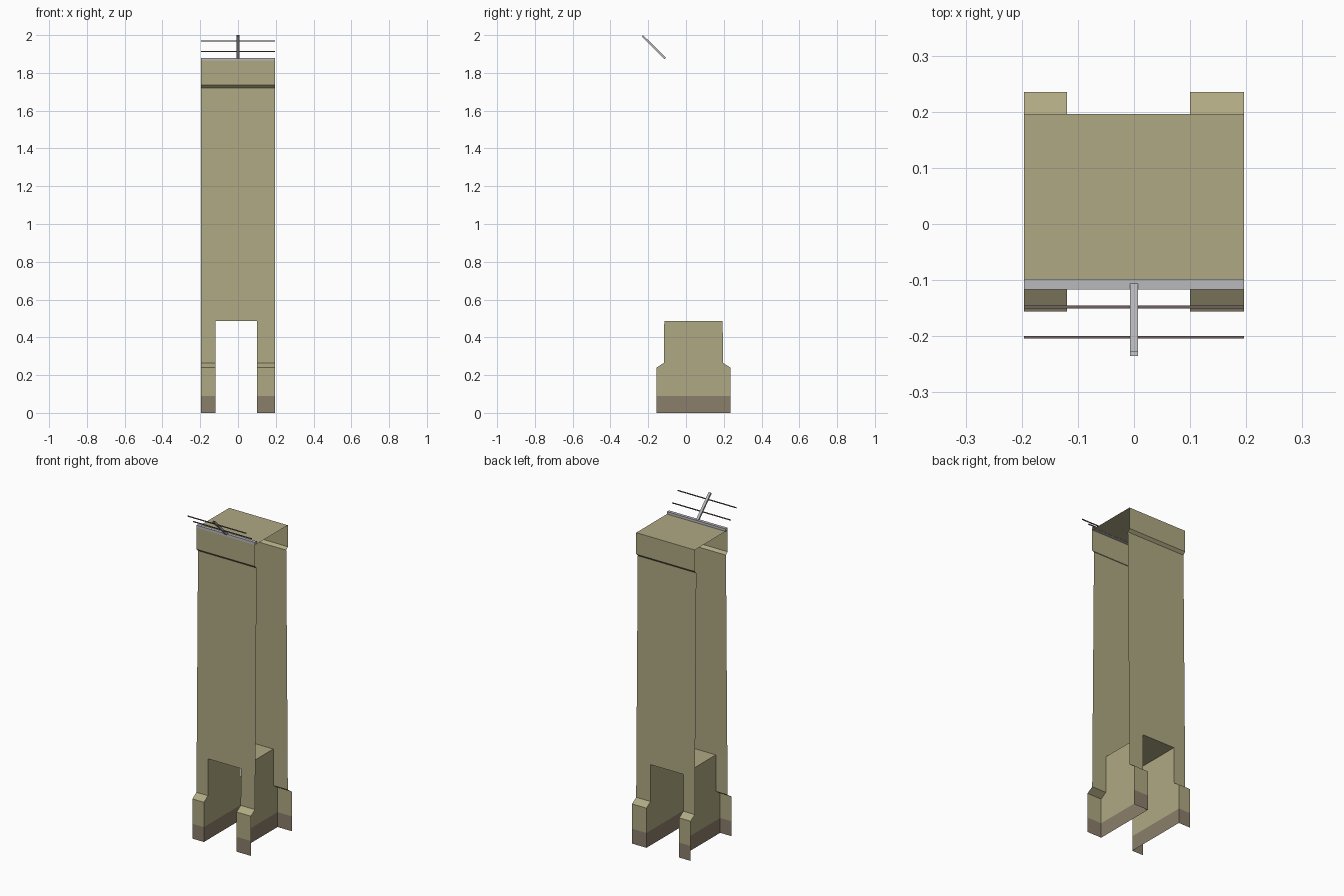
import bpy, bmesh, math
from mathutils import Vector

if "Cube" in bpy.data.objects:
    bpy.data.objects.remove(bpy.data.objects["Cube"])


def material(name, rgb):
    lin = [(c / 255 / 12.92) if c < 10 else ((c / 255 + 0.055) / 1.055) ** 2.4 for c in rgb]
    m = bpy.data.materials.new(name)
    m.diffuse_color = (*lin, 1)
    m.use_nodes = True
    m.node_tree.nodes["Principled BSDF"].inputs["Base Color"].default_value = m.diffuse_color
    return m


WALL = material("olive wall", (175, 169, 131))
PLINTH = material("brown plinth", (139, 126, 107))
METAL = material("light metal", (186, 186, 189))
WIRE = material("dark wire", (112, 98, 97))

PLINTH_TOP = 0.09
X = [-0.196, -0.119, 0.100, 0.196]           # facade columns; middle one is the opening
# z, front y, back y
ROWS = [(0, -0.156, 0.235), (PLINTH_TOP, -0.156, 0.235), (0.24, -0.156, 0.235),
        (0.265, -0.117, 0.196), (0.487, -0.115, 0.194), (1.72, -0.102, 0.181),
        (1.735, -0.117, 0.196), (1.865, -0.117, 0.196)]
ARCH = 4                                      # row index of the opening's top


def finish(name, faces, mats):
    """Faces are lists of points; low faces take the second material."""
    bm = bmesh.new()
    for pts in faces:
        f = bm.faces.new([bm.verts.new(p) for p in pts])
        if len(mats) > 1 and f.calc_center_median().z < PLINTH_TOP:
            f.material_index = 1
    bmesh.ops.remove_doubles(bm, verts=bm.verts, dist=1e-5)
    me = bpy.data.meshes.new(name)
    bm.to_mesh(me)
    bm.free()
    for m in mats:
        me.materials.append(m)
    bpy.context.collection.objects.link(bpy.data.objects.new(name, me))


# Front and back facades, open at the sides, joined by the roof
front, back = [], []
for r, (lo, hi) in enumerate(zip(ROWS, ROWS[1:])):
    spans = [(X[0], X[1]), (X[2], X[3])] if r < ARCH else [(X[0], X[3])]
    for a, b in spans:
        for side, out in ((1, front), (2, back)):
            quad = [(a, lo[side], lo[0]), (b, lo[side], lo[0]),
                    (b, hi[side], hi[0]), (a, hi[side], hi[0])]
            out.append(quad if side == 1 else quad[::-1])
finish("front_facade", front, [WALL, PLINTH])
finish("back_facade", back, [WALL, PLINTH])
z, f, b = ROWS[-1]
finish("roof", [[(X[0], f, z), (X[3], f, z), (X[3], b, z), (X[0], b, z)]], [WALL])

# Passage through the base: two walls and a ceiling
passage = []
for x, flip in ((X[1], False), (X[2], True)):
    for lo, hi in zip(ROWS[:ARCH], ROWS[1:ARCH + 1]):
        quad = [(x, lo[1], lo[0]), (x, lo[2], lo[0]), (x, hi[2], hi[0]), (x, hi[1], hi[0])]
        passage.append(quad[::-1] if flip else quad)
z, f, b = ROWS[ARCH]
passage.append([(X[1], f, z), (X[1], b, z), (X[2], b, z), (X[2], f, z)])
finish("passage", passage, [WALL, PLINTH])


def tube(name, start, end, side, w, h, mat):
    """Four-sided open-ended bar from start to end."""
    a, b, s = Vector(start), Vector(end), Vector(side)
    u = (b - a).normalized().cross(s)
    ring = [s * (i * w / 2) + u * (j * h / 2) for i, j in ((-1, -1), (1, -1), (1, 1), (-1, 1))]
    faces = []
    for k in range(4):
        p, q = ring[k], ring[(k + 1) % 4]
        faces.append([a + q, a + p, b + p, b + q][::-1] if (b - a).dot(s.cross(u)) > 0
                     else [a + q, a + p, b + p, b + q])
    finish(name, faces, [mat])


# Metal rail along the front roof edge
tube("roof_rail", (X[0], -0.1075, 1.872), (X[3], -0.1075, 1.872), (0, 1, 0), 0.019, 0.016, METAL)

# Slanted bracket with two wires
tube("wire_bracket", (0, -0.110, 1.876), (0, -0.231, 1.996), (1, 0, 0), 0.015, 0.011, METAL)
for i, (y, z) in enumerate(((-0.148, 1.914), (-0.202, 1.968))):
    tube("wire_%d" % (i + 1), (X[0], y, z), (X[3], y, z), (0, 1, 0), 0.005, 0.005, WIRE)
